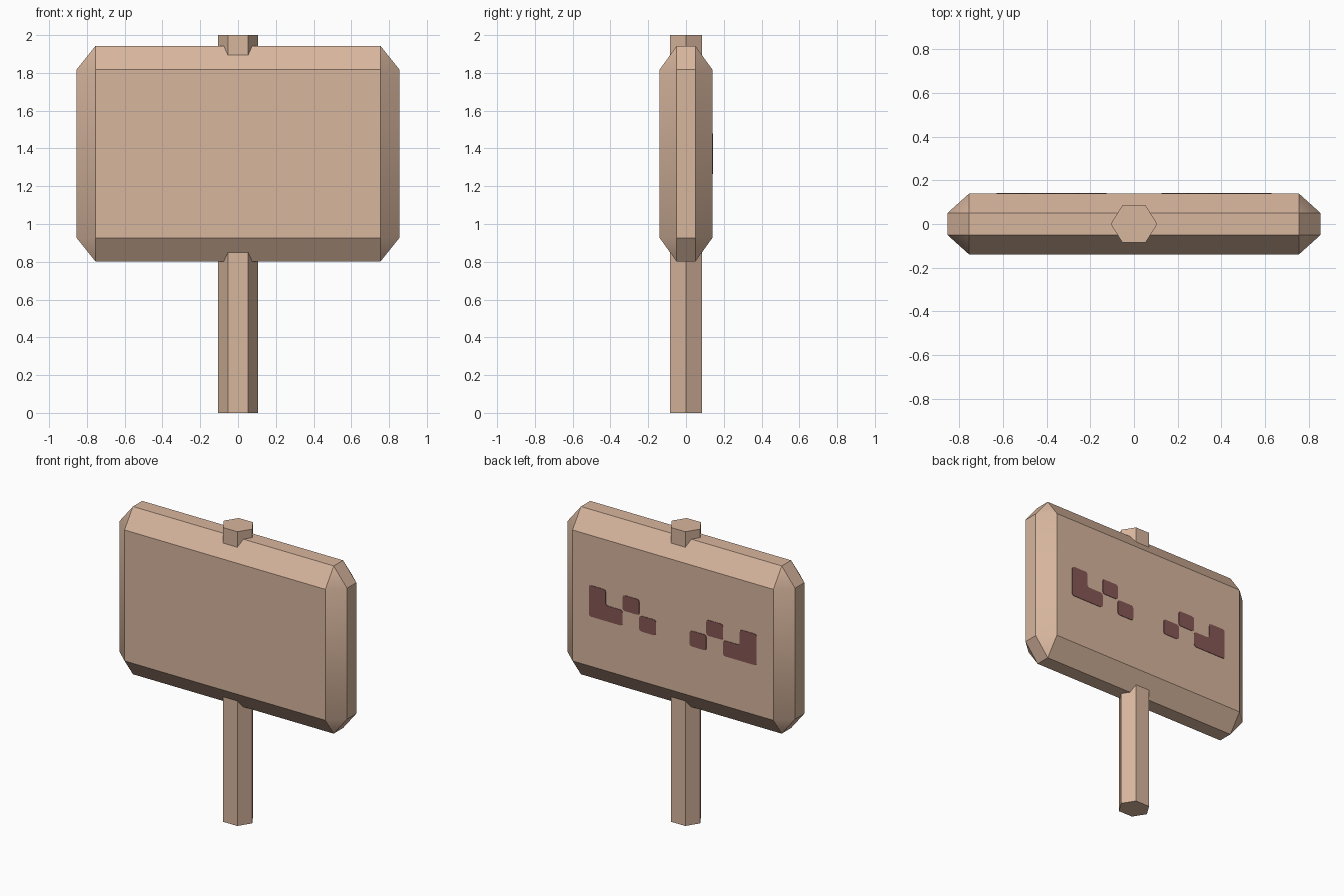
import bpy, bmesh
from math import radians
from mathutils import Matrix, Vector

cube = bpy.data.objects.get("Cube")
if cube:
    bpy.data.objects.remove(cube, do_unlink=True)


def material(name, color):
    mat = bpy.data.materials.new(name)
    mat.use_nodes = True
    mat.diffuse_color = color
    mat.node_tree.nodes["Principled BSDF"].inputs["Base Color"].default_value = color
    return mat


def finish(name, bm, mat):
    bmesh.ops.recalc_face_normals(bm, faces=bm.faces)
    mesh = bpy.data.meshes.new(name)
    bm.to_mesh(mesh)
    bm.free()
    mesh.materials.append(mat)
    obj = bpy.data.objects.new(name, mesh)
    bpy.context.collection.objects.link(obj)
    return obj


wood = material("pale_wood", (0.68, 0.465, 0.34, 1))
paint = material("dark_red_paint", (0.235, 0.098, 0.09, 1))

# Post: six-sided, slightly flattened front to back
bm = bmesh.new()
bmesh.ops.create_cone(bm, cap_ends=True, segments=6, radius1=0.107, radius2=0.107, depth=2,
                      matrix=Matrix.Translation((0, 0, 1)))
bmesh.ops.rotate(bm, verts=bm.verts, matrix=Matrix.Rotation(radians(30), 3, 'Z'))
bmesh.ops.scale(bm, verts=bm.verts, vec=(1, 0.91, 1))
finish("post", bm, wood)

# Board: three pairs of flat faces joined by wide chamfers
MID = 1.372
bm = bmesh.new()
for hx, hy, hz in ((0.755, 0.14, 0.445), (0.755, 0.05, 0.57), (0.855, 0.05, 0.445)):
    for sx in (-1, 1):
        for sy in (-1, 1):
            for sz in (-1, 1):
                bm.verts.new((sx * hx, sy * hy, MID + sz * hz))
bmesh.ops.convex_hull(bm, input=bm.verts)
bmesh.ops.dissolve_limit(bm, angle_limit=radians(2), verts=bm.verts, edges=bm.edges)
board = finish("board", bm, wood)
bpy.ops.object.select_all(action='DESELECT')
board.select_set(True)
bpy.context.view_layer.objects.active = board
bpy.ops.object.shade_smooth_by_angle(angle=radians(30))

# Painted marks on the back: outlines in grid cells, mirrored left and right
CELL_X, CELL_Z = 0.126, 0.106
marks = {
    "hook_mark": [(5, -1), (5, 1), (4, 1), (4, 0), (3, 0), (3, -1)],
    "upper_mark": [(3, 0), (3, 1), (2, 1), (2, 0)],
    "lower_mark": [(2, -1), (2, 0), (1, 0), (1, -1)],
}
for side, sign in (("left", 1), ("right", -1)):
    for name, outline in marks.items():
        bm = bmesh.new()
        verts = [bm.verts.new((sign * CELL_X * i, 0.138, MID + CELL_Z * k)) for i, k in outline]
        bm.faces.new(verts)
        bmesh.ops.bevel(bm, geom=verts, offset=0.016, segments=2, profile=0.5,
                        affect='VERTICES')
        grown = bmesh.ops.extrude_face_region(bm, geom=bm.faces[:])["geom"]
        bmesh.ops.translate(bm, vec=Vector((0, 0.005, 0)),
                            verts=[g for g in grown if isinstance(g, bmesh.types.BMVert)])
        finish(side + "_" + name, bm, paint)
